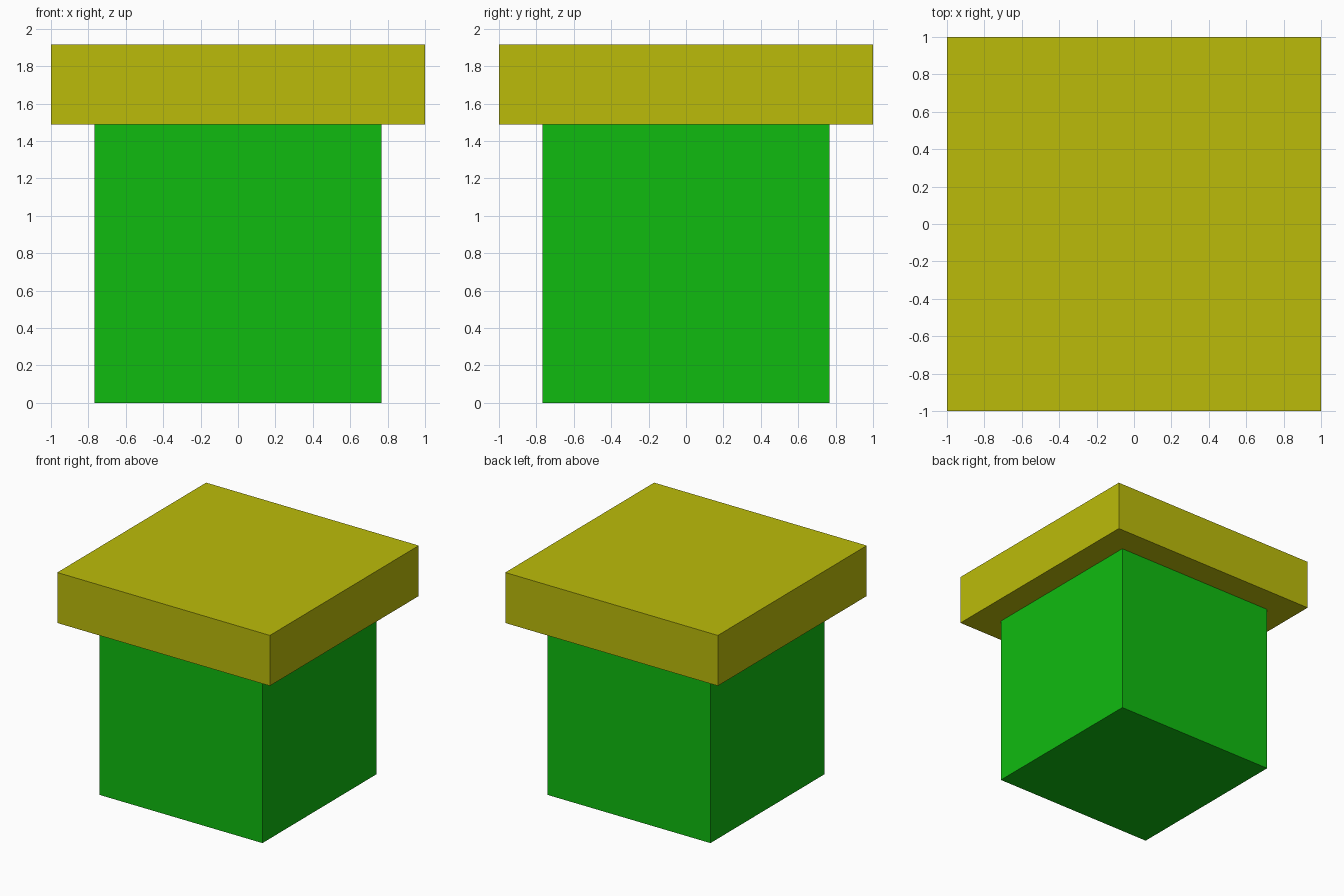
import bpy

if "Cube" in bpy.data.objects:
    bpy.data.objects.remove(bpy.data.objects["Cube"])


def box(name, half_width, z0, z1, color):
    """Square flat-shaded block between two heights."""
    bpy.ops.mesh.primitive_cube_add(size=1, location=(0, 0, (z0 + z1) / 2))
    ob = bpy.context.object
    ob.name = name
    ob.scale = (2 * half_width, 2 * half_width, z1 - z0)
    bpy.ops.object.transform_apply(location=False, rotation=False, scale=True)
    mat = bpy.data.materials.new(name + "_color")
    mat.diffuse_color = color
    mat.use_nodes = True
    mat.node_tree.nodes["Principled BSDF"].inputs["Base Color"].default_value = mat.diffuse_color
    ob.data.materials.append(mat)
    return ob


RIM_BOTTOM, TOP = 1.488, 1.917

# Lower green body
box("pipe_body", 0.767, 0, RIM_BOTTOM, (0.005, 0.5, 0.005, 1))
# Wider yellow rim on top
box("pipe_rim", 1.0, RIM_BOTTOM, TOP, (0.5, 0.5, 0.003, 1))
